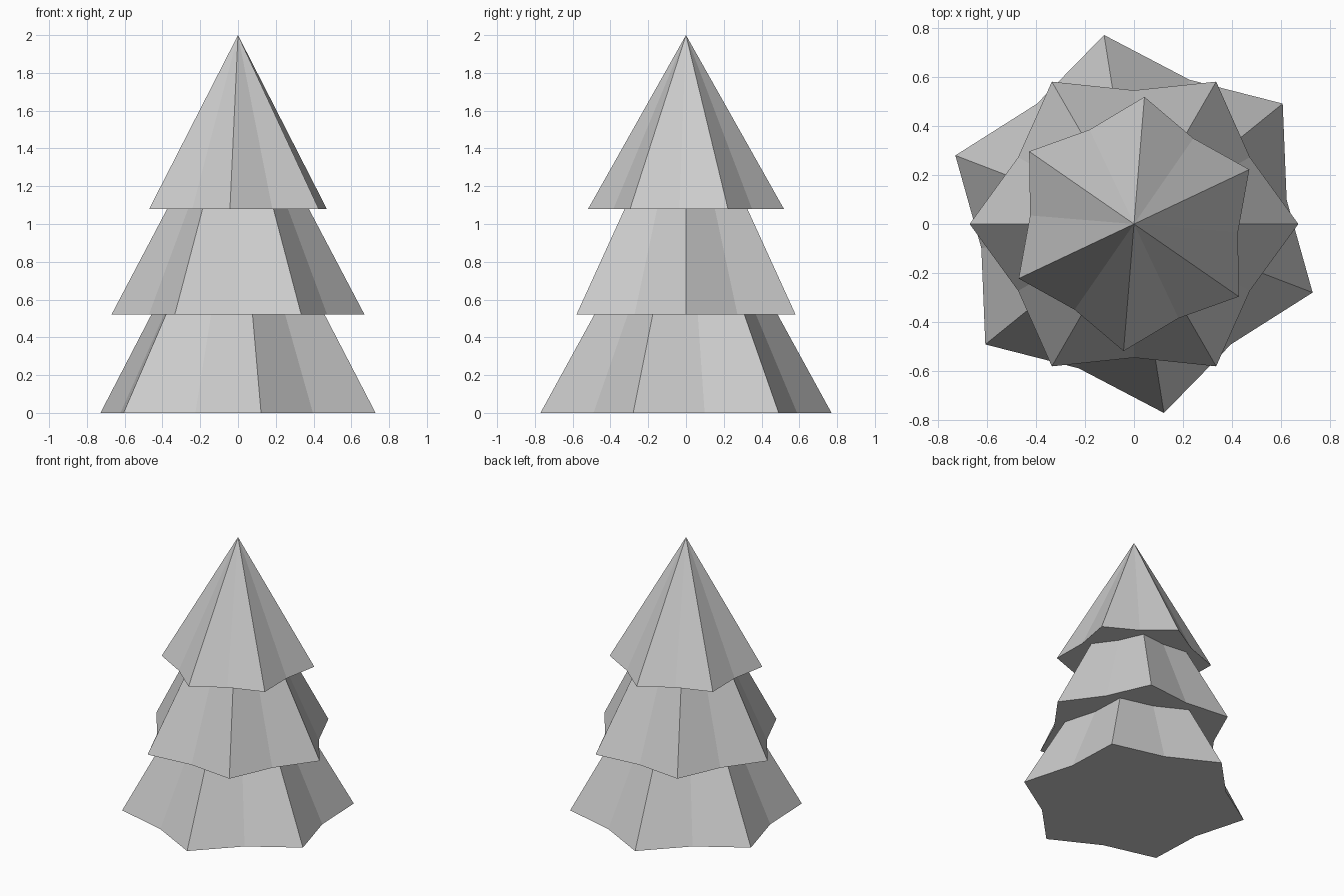
import bpy
import bmesh
from math import cos, sin, radians

cube = bpy.data.objects.get("Cube")
if cube:
    bpy.data.objects.remove(cube, do_unlink=True)

grey = bpy.data.materials.new("light_grey")
grey.use_nodes = True
colour = (0.6, 0.6, 0.6, 1)
grey.diffuse_color = colour
grey.node_tree.nodes["Principled BSDF"].inputs["Base Color"].default_value = colour


def star_ring(bm, outer, inner, turn, z):
    """Six-pointed ring, alternating between tips and valleys."""
    ring = []
    for i in range(12):
        r = inner if i % 2 else outer
        a = radians(turn + 30 * i)
        ring.append(bm.verts.new((r * cos(a), r * sin(a), z)))
    return ring


def branch_tier(name, outer, inner, turn, bottom, top, taper):
    """Star-shaped skirt of branches; a taper of zero ends in a point."""
    bm = bmesh.new()
    low = star_ring(bm, outer, inner, turn, bottom)
    bm.faces.new(low)
    if taper:
        high = star_ring(bm, outer * taper, inner * taper, turn, top)
        bm.faces.new(high)
    else:
        high = [bm.verts.new((0, 0, top))] * 12
    for i in range(12):
        j = (i + 1) % 12
        corners = [low[i], low[j], high[j], high[i]]
        bm.faces.new(corners if taper else corners[:3])
    bmesh.ops.recalc_face_normals(bm, faces=bm.faces)
    mesh = bpy.data.meshes.new(name)
    bm.to_mesh(mesh)
    bm.free()
    mesh.materials.append(grey)
    obj = bpy.data.objects.new(name, mesh)
    bpy.context.collection.objects.link(obj)


# Three stacked tiers, each turned against the one below
branch_tier("lower_branches", 0.78, 0.63, 39, 0, 0.52, 0.63)
branch_tier("middle_branches", 0.67, 0.545, 0, 0.52, 1.08, 0.56)
branch_tier("top_branches", 0.52, 0.425, 25.3, 1.08, 2, 0)
